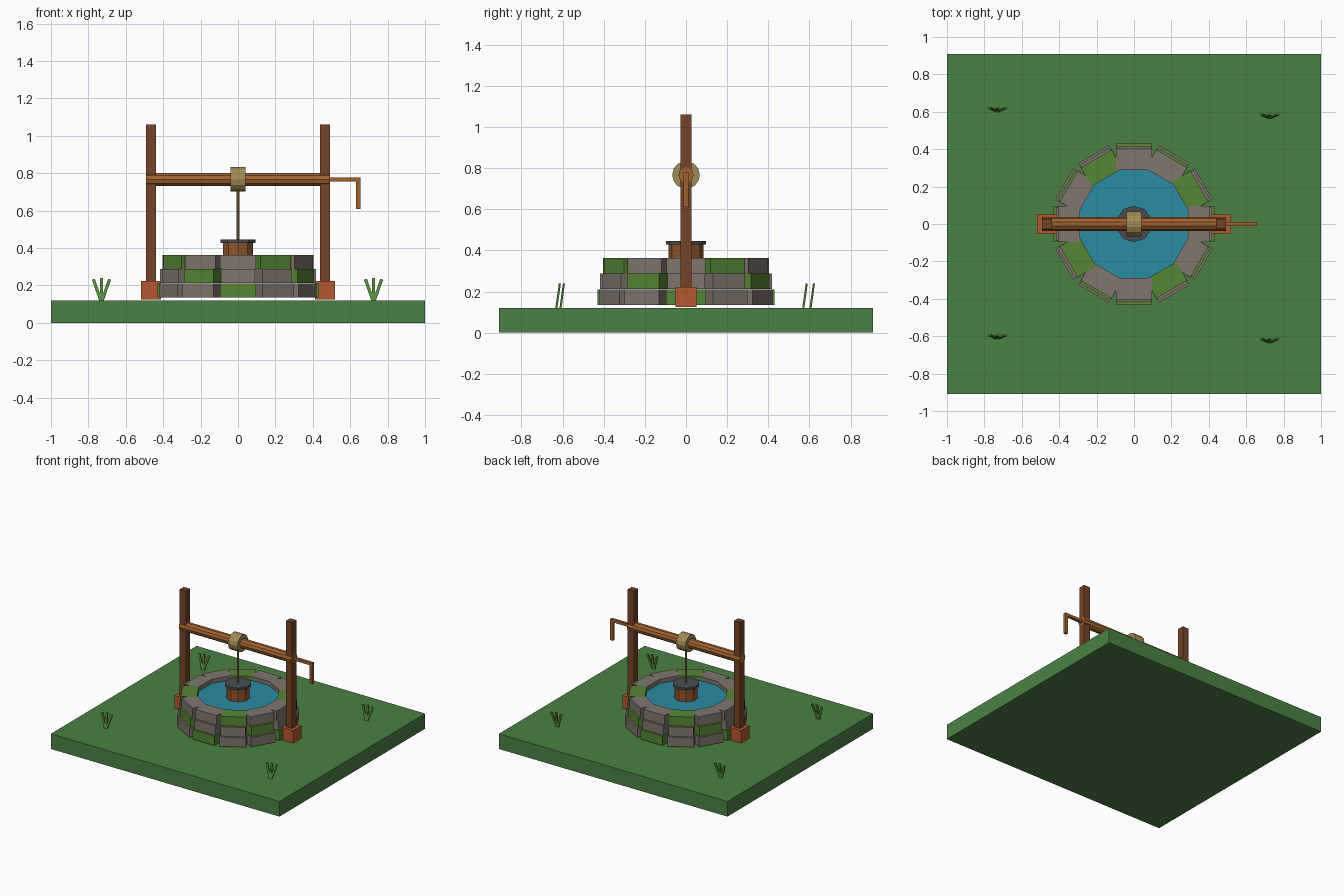
import bpy, bmesh
from math import radians, cos, sin, pi
from mathutils import Matrix, Vector

if "Cube" in bpy.data.objects:
    bpy.data.objects.remove(bpy.data.objects["Cube"])


def material(name, rgb):
    m = bpy.data.materials.new(name)
    m.diffuse_color = (*[c ** 2.2 for c in rgb], 1)
    m.use_nodes = True
    m.node_tree.nodes["Principled BSDF"].inputs["Base Color"].default_value = m.diffuse_color
    return m


GRASS = material("grass", (0.30, 0.50, 0.28))
BLADE = material("blade", (0.36, 0.56, 0.24))
STONE = material("stone", (0.50, 0.46, 0.43))
MOSS = material("moss", (0.34, 0.52, 0.22))
WATER = material("water", (0.18, 0.54, 0.63))
POST = material("dark_wood", (0.46, 0.27, 0.17))
WOOD = material("light_wood", (0.63, 0.39, 0.20))
BUCKET = material("bucket_wood", (0.56, 0.34, 0.19))
ROPE = material("rope", (0.62, 0.54, 0.33))
CLAY = material("clay", (0.71, 0.35, 0.20))
IRON = material("iron", (0.29, 0.31, 0.33))


def finish(name, bm, mat):
    me = bpy.data.meshes.new(name)
    bm.to_mesh(me)
    bm.free()
    me.materials.append(mat)
    ob = bpy.data.objects.new(name, me)
    bpy.context.collection.objects.link(ob)
    return ob


def box(name, lo, hi, mat, xform=Matrix()):
    lo, hi = Vector(lo), Vector(hi)
    bm = bmesh.new()
    bmesh.ops.create_cube(bm, size=1, matrix=xform @ Matrix.Translation((lo + hi) / 2)
                          @ Matrix.Diagonal((*(hi - lo), 1)))
    return finish(name, bm, mat)


def cylinder(name, r, z0, z1, sides, mat, xform=Matrix(), r_top=None):
    bm = bmesh.new()
    bmesh.ops.create_cone(bm, cap_ends=True, segments=sides, radius1=r,
                          radius2=r_top or r, depth=z1 - z0,
                          matrix=xform @ Matrix.Translation((0, 0, (z0 + z1) / 2)))
    return finish(name, bm, mat)


# Ground slab
box("ground", (-1, -0.91, 0), (1, 0.91, 0.12), GRASS)

# Three stepped courses of twelve stones, every third one mossy
courses = [(0.312, 0.430, 0.096, 0.136), (0.301, 0.418, 0.090, 0.212), (0.288, 0.404, 0.095, 0.288)]
for c, (r0, r1, half, z) in enumerate(courses):
    for i in range(12):
        box(f"stone_{c}_{i}", (r0, -half, z), (r1, half, z + 0.075),
            MOSS if (i + c) % 3 == 0 else STONE, Matrix.Rotation(i * pi / 6, 4, 'Z'))

# Water inside the ring
cylinder("water", 0.31, 0.30, 0.33, 24, WATER)

# Posts and footings
for side, x in (("left", -0.465), ("right", 0.465)):
    box(f"{side}_footing", (x - 0.053, -0.051, 0.124), (x + 0.053, 0.051, 0.223), CLAY)
    box(f"{side}_post", (x - 0.0275, -0.0265, 0.14), (x + 0.0275, 0.0265, 1.06), POST)

# Axle, rope drum and crank
along_x = Matrix.Translation((0, 0, 0.767)) @ Matrix.Rotation(pi / 2, 4, 'Y')
cylinder("axle", 0.037, -0.493, 0.493, 10, WOOD, along_x)
cylinder("rope_drum", 0.067, -0.041, 0.041, 14, ROPE, along_x)
box("crank_arm", (0.48, -0.011, 0.756), (0.655, 0.011, 0.778), WOOD)
box("crank_handle", (0.632, -0.011, 0.61), (0.656, 0.011, 0.777), WOOD)

# Rope and bucket
cylinder("rope", 0.009, 0.43, 0.72, 8, ROPE)
cylinder("bucket", 0.085, 0.32, 0.43, 10, BUCKET)
cylinder("bucket_rim", 0.097, 0.428, 0.445, 10, IRON)

# Grass tufts: three blades fanned in x
tufts = [(-0.73, 0.605), (0.725, 0.57), (-0.73, -0.61), (0.725, -0.63)]
for t, (x, y) in enumerate(tufts):
    for b in (-1, 0, 1):
        fan = (Matrix.Translation((x + b * 0.004, y, 0.12)) @ Matrix.Rotation(radians(-8), 4, 'X')
               @ Matrix.Rotation(radians(19 * b), 4, 'Y'))
        box(f"grass_blade_{t}_{b + 1}", (-0.008, -0.005, 0), (0.008, 0.005, 0.12), BLADE, fan)
